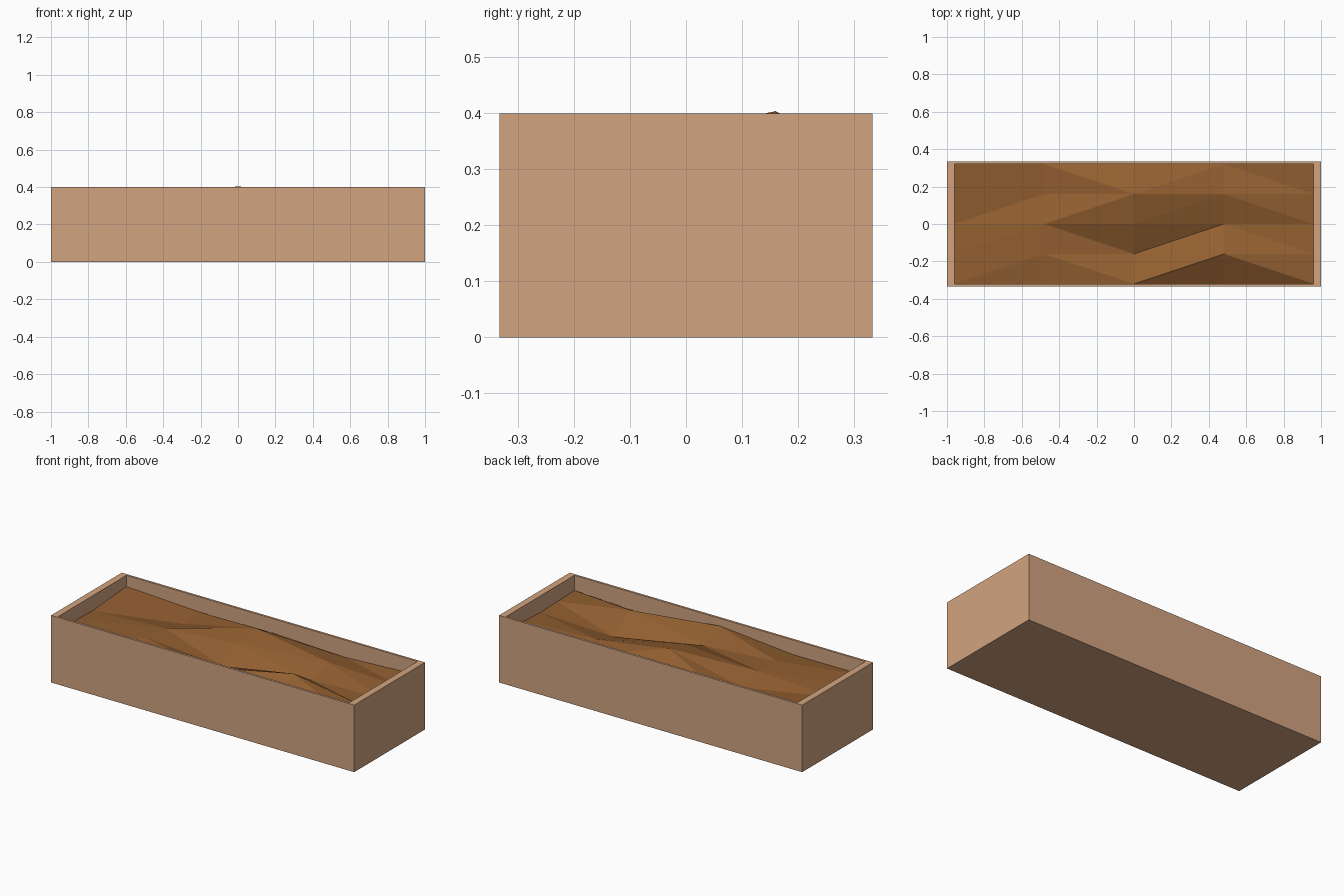
import bpy, bmesh

if "Cube" in bpy.data.objects:
    bpy.data.objects.remove(bpy.data.objects["Cube"])

def material(name, rgb):
    m = bpy.data.materials.new(name)
    m.diffuse_color = (*rgb, 1)
    m.use_nodes = True
    m.node_tree.nodes["Principled BSDF"].inputs["Base Color"].default_value = m.diffuse_color
    return m

def add_object(name, bm, mat):
    me = bpy.data.meshes.new(name)
    bm.to_mesh(me)
    bm.free()
    me.materials.append(mat)
    ob = bpy.data.objects.new(name, me)
    bpy.context.collection.objects.link(ob)
    return ob

wood = material("light wood", (0.645, 0.371, 0.216))
earth = material("brown soil", (0.287, 0.114, 0.030))

# Planter box: a cube whose top is inset (thicker ends, thin sides) and sunk
HX, HY, H = 1.0, 1 / 3, 0.4
IX, IY, FLOOR = 0.96, 0.32, 0.02
bm = bmesh.new()
bmesh.ops.create_cube(bm, size=1)
for v in bm.verts:
    v.co = (v.co.x * 2 * HX, v.co.y * 2 * HY, (v.co.z + 0.5) * H)
top = next(f for f in bm.faces if f.normal.z > 0.9)
bmesh.ops.inset_individual(bm, faces=[top], thickness=0.01)
for v in top.verts:
    v.co.x = IX if v.co.x > 0 else -IX
    v.co.y = IY if v.co.y > 0 else -IY
res = bmesh.ops.extrude_face_region(bm, geom=[top])
for v in res["geom"]:
    if isinstance(v, bmesh.types.BMVert):
        v.co.z = FLOOR
if top.is_valid:
    bmesh.ops.delete(bm, geom=[top], context="FACES_ONLY")
bmesh.ops.recalc_face_normals(bm, faces=bm.faces)
add_object("planter_box", bm, wood)

# Soil: coarse lumpy grid, rows run front to back
heights = [
    [0.315, 0.313, 0.355, 0.290, 0.310],
    [0.315, 0.335, 0.300, 0.382, 0.305],
    [0.310, 0.336, 0.370, 0.284, 0.300],
    [0.322, 0.300, 0.404, 0.330, 0.310],
    [0.333, 0.310, 0.315, 0.297, 0.320],
]
# Diagonal direction of each cell: "/" or "\"
diagonals = ["/\\/\\", "/\\/\\", "///\\", "/\\/\\"]
bm = bmesh.new()
grid = [[bm.verts.new((IX * (i - 2) / 2, IY * (j - 2) / 2, z))
         for i, z in enumerate(row)] for j, row in enumerate(heights)]
for j in range(4):
    for i in range(4):
        a, b = grid[j][i], grid[j][i + 1]
        c, d = grid[j + 1][i + 1], grid[j + 1][i]
        tris = [(a, b, c), (a, c, d)] if diagonals[j][i] == "/" else [(a, b, d), (b, c, d)]
        for t in tris:
            bm.faces.new(t)
add_object("soil", bm, earth)
